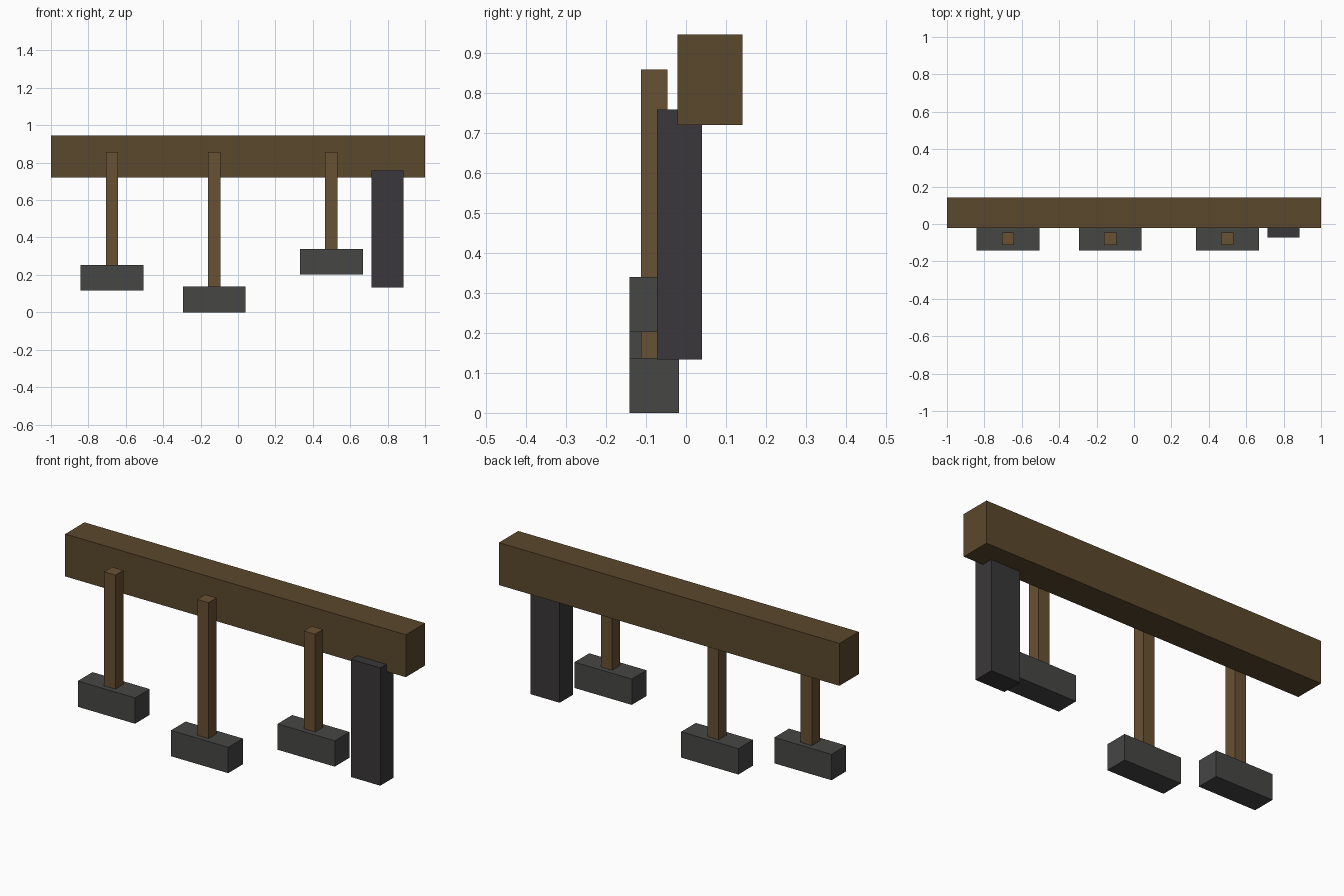
import bpy

if "Cube" in bpy.data.objects:
    bpy.data.objects.remove(bpy.data.objects["Cube"])


def material(name, rgb):
    m = bpy.data.materials.new(name)
    m.diffuse_color = (*rgb, 1)
    m.use_nodes = True
    m.node_tree.nodes["Principled BSDF"].inputs["Base Color"].default_value = m.diffuse_color
    return m


def box(name, x, y, z, mat):
    """Box from (min, max) ranges on each axis."""
    ranges = (x, y, z)
    bpy.ops.mesh.primitive_cube_add(size=1, location=[(a + b) / 2 for a, b in ranges])
    ob = bpy.context.object
    ob.name = name
    ob.scale = [b - a for a, b in ranges]
    bpy.ops.object.transform_apply(location=False, rotation=False, scale=True)
    ob.data.materials.append(mat)
    return ob


beam_wood = material("beam_wood", (0.105, 0.065, 0.026))
handle_wood = material("handle_wood", (0.14, 0.082, 0.034))
iron = material("iron", (0.062, 0.061, 0.060))
dark_iron = material("dark_iron", (0.042, 0.039, 0.041))

# Wall rail
box("rail", (-1, 1), (-0.141, 0.141)[1:] and (-0.021, 0.141), (0.72, 0.945), beam_wood)

# Hanging hammers: centre x and underside height of each head
for i, (x, z) in enumerate([(-0.674, 0.116), (-0.127, 0.0), (0.499, 0.202)], 1):
    top = z + 0.137
    box(f"hammer_head_{i}", (x - 0.168, x + 0.168), (-0.141, -0.018), (z, top), iron)
    box(f"hammer_handle_{i}", (x - 0.033, x + 0.033), (-0.113, -0.046),
        (top - 0.01, 0.858), handle_wood)

# Dark bar hanging at the right end
box("hanging_bar", (0.714, 0.886), (-0.072, 0.04), (0.133, 0.758), dark_iron)
